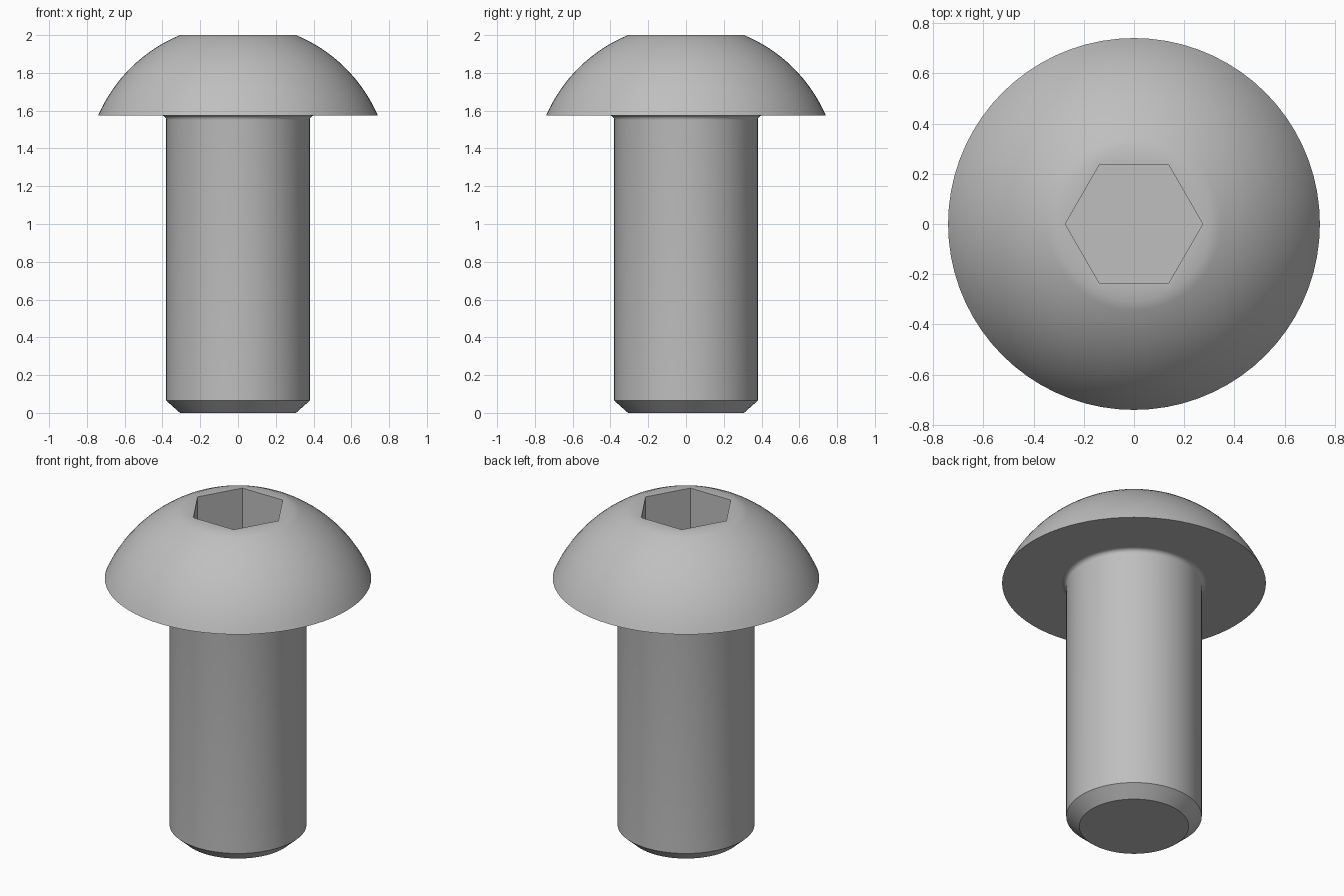
import bpy, bmesh
from math import sin, cos, pi, radians, asin, sqrt

cube = bpy.data.objects.get("Cube")
if cube:
    bpy.data.objects.remove(cube, do_unlink=True)

SEGMENTS = 72
SHANK_R, FILLET, HEAD_Z = 0.38, 0.025, 1.575
RIM_R, TOP_R, TOP_Z = 0.74, 0.307, 2.0
HEX_APOTHEM, SOCKET_DEPTH = 0.237, 0.26

steel = bpy.data.materials.new("steel grey")
steel.use_nodes = True
colour = (0.52, 0.52, 0.52, 1)
steel.diffuse_color = colour
steel.node_tree.nodes["Principled BSDF"].inputs["Base Color"].default_value = colour


def round_ring(r):
    return lambda a: r


def hex_ring(a):
    """Radius of a hexagon with a corner on the x axis."""
    return HEX_APOTHEM / cos(a % (pi / 3) - pi / 6)


def lathe(name, rings, cap_first=False, cap_last=False):
    """Bridge a stack of (radius function, height) rings, bottom outside first."""
    bm = bmesh.new()
    angles = [2 * pi * i / SEGMENTS for i in range(SEGMENTS)]
    loops = [[bm.verts.new((f(a) * cos(a), f(a) * sin(a), z)) for a in angles]
             for f, z in rings]
    for low, high in zip(loops, loops[1:]):
        for i in range(SEGMENTS):
            j = (i + 1) % SEGMENTS
            bm.faces.new((low[i], low[j], high[j], high[i]))
    if cap_first:
        bm.faces.new(loops[0][::-1])
    if cap_last:
        bm.faces.new(loops[-1])
    mesh = bpy.data.meshes.new(name)
    bm.to_mesh(mesh)
    bm.free()
    mesh.materials.append(steel)
    obj = bpy.data.objects.new(name, mesh)
    bpy.context.collection.objects.link(obj)
    bpy.ops.object.select_all(action='DESELECT')
    obj.select_set(True)
    bpy.context.view_layer.objects.active = obj
    bpy.ops.object.shade_smooth_by_angle(angle=radians(30))
    return obj


# Shank: chamfered tip, straight body, small fillet under the head
shank = [(round_ring(0.307), 0), (round_ring(SHANK_R), 0.065)]
for i in range(6):
    t = i / 5 * pi / 2
    shank.append((round_ring(SHANK_R + FILLET * (1 - cos(t))),
                  HEAD_Z - FILLET + FILLET * sin(t)))
lathe("shank", shank, cap_first=True)

# Head: flat underside, spherical dome, flat top and hexagonal socket
centre = (TOP_R**2 + TOP_Z**2 - RIM_R**2 - HEAD_Z**2) / (2 * (TOP_Z - HEAD_Z))
radius = sqrt(RIM_R**2 + (HEAD_Z - centre)**2)
start, end = asin((HEAD_Z - centre) / radius), asin((TOP_Z - centre) / radius)
head = [(round_ring(SHANK_R + FILLET), HEAD_Z)]
for i in range(17):
    t = start + (end - start) * i / 16
    head.append((round_ring(radius * cos(t)), centre + radius * sin(t)))
head += [(hex_ring, TOP_Z), (hex_ring, TOP_Z - SOCKET_DEPTH)]
lathe("head", head, cap_last=True)
